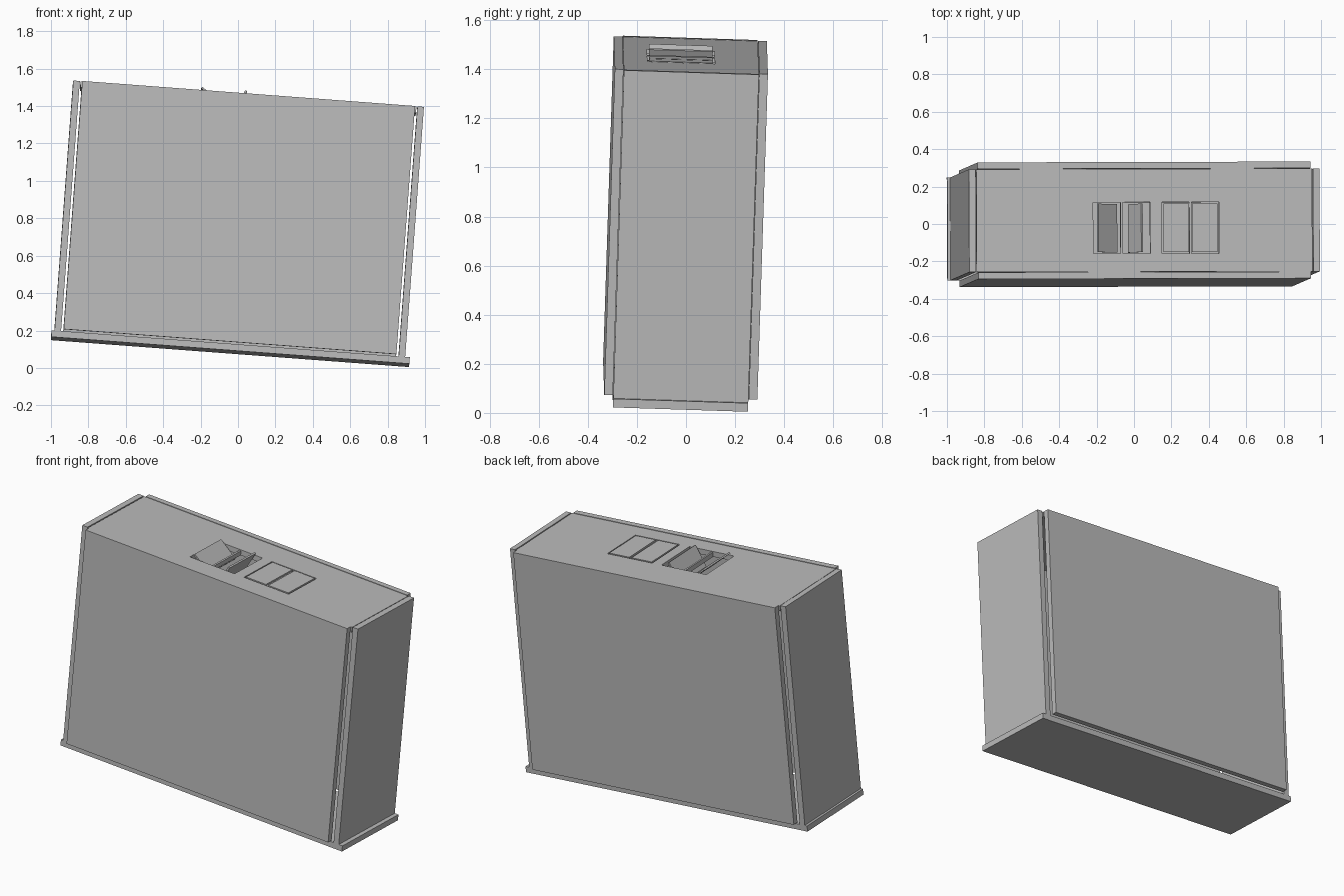
import bpy
from math import radians
from mathutils import Matrix, Vector

if "Cube" in bpy.data.objects:
    bpy.data.objects.remove(bpy.data.objects["Cube"])

# One flat grey for every board
grey = bpy.data.materials.new("plain_grey")
grey.use_nodes = True
grey.diffuse_color = (0.5, 0.5, 0.5, 1)
grey.node_tree.nodes["Principled BSDF"].inputs["Base Color"].default_value = (0.5, 0.5, 0.5, 1)

# The whole case leans to one side and slightly back
TILT = (Matrix.Translation((-0.0425, -0.025, 0.0855))
        @ Matrix.Rotation(radians(0.15), 4, 'Z')
        @ Matrix.Rotation(radians(4.3), 4, 'Y')
        @ Matrix.Rotation(radians(-1.85), 4, 'X'))


def board(name, x, y, z, turn=0):
    """Box between three (low, high) ranges, turned about its own y axis, in case space."""
    centre = Vector([sum(r) / 2 for r in (x, y, z)])
    size = [r[1] - r[0] for r in (x, y, z)]
    bpy.ops.mesh.primitive_cube_add(size=1)
    obj = bpy.context.object
    obj.name = name
    obj.data.transform(Matrix.Diagonal((*size, 1)))
    obj.data.materials.append(grey)
    obj.matrix_world = TILT @ Matrix.Translation(centre) @ Matrix.Rotation(radians(turn), 4, 'Y')
    return obj


THICK = 0.035
TOP = 1.376
SHIFT = -0.005
DEPTH = (-0.275, 0.275)

# Base, sides, front and back boards, with narrow gaps between them
board("base_board", (-0.96, 0.96), DEPTH, (0, THICK))
board("left_side_board", (0.905 + SHIFT, 0.94 + SHIFT), DEPTH, (THICK, TOP))
board("right_side_board", (-0.94 + SHIFT, -0.905 + SHIFT), DEPTH, (THICK, TOP))
WIDTH = (-0.892 + SHIFT, 0.892 + SHIFT)
board("front_board", WIDTH, (-0.312, -0.277), (0.045, TOP))
board("back_board", WIDTH, (0.277, 0.312), (0.045, TOP))

# Top board with two openings
top = board("top_board", (-0.9 + SHIFT, 0.9 + SHIFT), DEPTH, (TOP - THICK, TOP - 0.002))
SLOT_Y = (-0.178, 0.097)
SLOT_W = 0.305
slots = {"right": -0.279, "left": 0.09}
for side, start in slots.items():
    cutter = board("slot_cutter", (start, start + SLOT_W), SLOT_Y, (TOP - 0.1, TOP + 0.1))
    cutter.hide_render = True
    cut = top.modifiers.new("slot", 'BOOLEAN')
    cut.object = cutter
    cut.solver = 'EXACT'
    bpy.context.view_layer.update()
    bpy.context.view_layer.objects.active = top
    bpy.ops.object.modifier_apply(modifier=cut.name)
    bpy.data.objects.remove(cutter)

# A divider and two flaps per opening: right pair open, left pair shut
GAP = 0.008
FLAP_Y = (SLOT_Y[0] + GAP, SLOT_Y[1] - GAP)
FLAP_W = SLOT_W / 2 - 2 * GAP
turns = {"right": (38, -63), "left": (0, 0)}
drops = {"right": (0.024, 0.042), "left": (0.005, 0.005)}
for side, start in slots.items():
    mid = start + SLOT_W / 2
    board(side + "_slot_divider", (mid - 0.006, mid + 0.006), SLOT_Y, (TOP - THICK, TOP - 0.008))
    for i, turn in enumerate(turns[side]):
        centre = start + SLOT_W * (0.25 + 0.5 * i)
        z = TOP - drops[side][i]
        board(f"{side}_flap_{i + 1}", (centre - FLAP_W / 2, centre + FLAP_W / 2),
              FLAP_Y, (z - 0.005, z + 0.005), turn)
